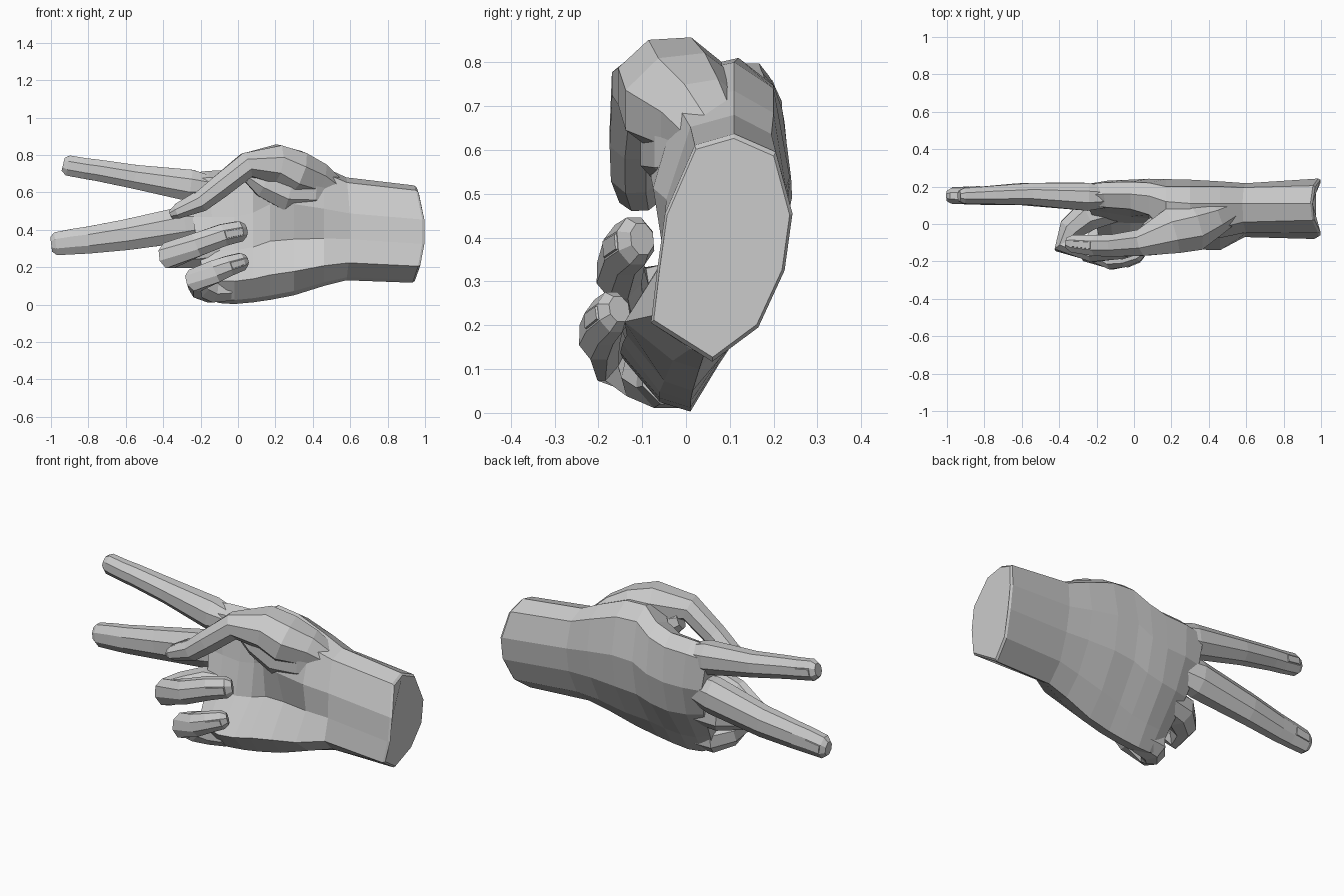
import bpy, bmesh, math
from mathutils import Vector


def loft(name, rings, nail_dir=None):
    """Skin closed rings of points into a capped, flat shaded solid."""
    bm = bmesh.new()
    vs = [[bm.verts.new(p) for p in r] for r in rings]
    n = len(rings[0])
    faces = []
    for a, b in zip(vs, vs[1:]):
        faces.append([bm.faces.new((a[i], a[(i + 1) % n], b[(i + 1) % n], b[i])) for i in range(n)])
    bm.faces.new(vs[0])
    bm.faces.new(vs[-1])
    bmesh.ops.recalc_face_normals(bm, faces=bm.faces)
    if nail_dir is not None:
        # nail: raised inset on the dorsal face just behind the tip
        bm.normal_update()
        f = max(faces[-2], key=lambda q: q.normal.dot(nail_dir))
        bmesh.ops.inset_individual(bm, faces=[f], thickness=0.006, depth=0.0)
        bmesh.ops.inset_individual(bm, faces=[f], thickness=0.002, depth=0.005)
    me = bpy.data.meshes.new(name)
    bm.to_mesh(me)
    bm.free()
    ob = bpy.data.objects.new(name, me)
    bpy.context.collection.objects.link(ob)
    return ob


def digit(name, path, side):
    """Eight-sided tube; each point is x, y, z, half width, half depth."""
    side = Vector(side)
    pts = [Vector(p[:3]) for p in path]
    rings = []
    for i, p in enumerate(path):
        d = Vector()
        if i > 0:
            d += (pts[i] - pts[i - 1]).normalized()
        if i < len(pts) - 1:
            d += (pts[i + 1] - pts[i]).normalized()
        d.normalize()
        dorsal = d.cross(side).normalized()
        u = dorsal.cross(d)
        ring = []
        for k in range(8):
            a = math.radians(22.5 + 45 * k)
            ring.append(pts[i] + 1.07 * (u * (p[3] * math.cos(a)) + dorsal * (p[4] * math.sin(a))))
        rings.append(ring)
    return loft(name, rings, dorsal)


# Palm and wrist: x, bow, slant, z low, z high, then y around the section
# (bottom, four up the back, top, five down the palm side)
FRACS = (0, .15, .4, .65, .92, 1, .95, .65, .4, .17, .03)
SECTIONS = [
    ((.95, .05, .01, .117, .637), (.06, .165, .225, .243, .205, .11, .02, -.048, -.066, -.08, .035)),
    ((.58, .02, 0, .13, .68), (.04, .135, .195, .218, .195, .11, .01, -.045, -.05, -.07, .01)),
    ((.46, 0, 0, .10, .735), (.03, .12, .20, .228, .20, .11, -.02, -.075, -.05, -.14, -.03)),
    ((.30, 0, 0, .05, .80), (.015, .11, .21, .237, .20, .11, -.06, -.08, -.02, -.135, -.05)),
    ((.17, 0, 0, .025, .81), (.01, .09, .205, .24, .20, .12, -.05, -.02, 0, -.145, -.06)),
    ((.08, 0, 0, .012, .75), (.01, .08, .20, .242, .22, .15, .05, .03, .005, -.15, -.06)),
    ((-.02, 0, 0, .003, .72), (.01, .075, .195, .237, .225, .16, .08, .04, .005, -.145, -.06)),
    ((-.13, 0, -.06, .008, .715), (0, .065, .175, .232, .222, .16, .09, .06, .01, -.12, -.06)),
    ((-.225, 0, -.12, .035, .70), (-.01, .045, .145, .21, .21, .15, .10, .08, .03, -.08, -.05)),
]
rings = []
for (x, bow, slant, z0, z1), ys in SECTIONS:
    rings.append([(x + bow * (1 - (2 * f - 1) ** 2) + slant * (f - .5), y, z0 + (z1 - z0) * f)
                  for f, y in zip(FRACS, ys)])
# slightly rounded rim at the wrist cut
rim = rings[0]
c = sum((Vector(p) for p in rim), Vector()) / len(rim)
end = []
for p in rim:
    q = c.lerp(Vector(p), .96)
    end.append((p[0], q.y, q.z))
rings[0] = [(p[0] - .012, p[1], p[2]) for p in rim]
loft("palm_and_wrist", [end] + rings)

# Two extended fingers
digit("index_finger", [
    (-.10, .145, .625, .05, .05), (-.25, .145, .636, .086, .075), (-.55, .16, .683, .065, .06),
    (-.75, .155, .718, .058, .05), (-.82, .152, .728, .056, .047), (-.91, .15, .744, .055, .042),
    (-.935, .15, .75, .036, .028)], (0, 0, 1))
digit("middle_finger", [
    (-.1, .14, .45, .07, .05), (-.28, .148, .43, .098, .075), (-.6, .16, .373, .083, .06),
    (-.8, .152, .345, .073, .05), (-.88, .15, .337, .069, .046), (-.975, .15, .325, .062, .042),
    (-.999, .15, .322, .04, .028)], (0, 0, 1))

# Two fingers curled into the palm
digit("ring_finger", [
    (-.10, .08, .29, .07, .07), (-.24, .05, .28, .085, .085), (-.335, -.025, .268, .073, .068),
    (-.37, -.115, .262, .07, .058), (-.22, -.152, .32, .064, .052), (-.08, -.14, .372, .06, .048),
    (.01, -.115, .392, .055, .045), (.035, -.10, .397, .036, .03)], (0, 0, 1))
digit("little_finger", [
    (-.04, -.03, .09, .07, .07), (-.14, -.04, .09, .08, .08), (-.205, -.105, .11, .075, .065),
    (-.23, -.165, .13, .065, .053), (-.12, -.197, .178, .062, .047), (-.05, -.188, .207, .055, .043),
    (.02, -.165, .23, .048, .038), (.042, -.152, .237, .03, .026)], (0, 0, 1))

# Thumb folded across the front
digit("thumb", [
    (.54, .09, .60, .07, .06), (.42, .035, .665, .10, .10), (.31, -.01, .705, .135, .12),
    (.2, -.037, .752, .125, .105),
    (.045, -.10, .745, .072, .068), (-.10, -.115, .627, .06, .062), (-.2, -.115, .55, .057, .056),
    (-.325, -.105, .496, .048, .038), (-.36, -.10, .482, .028, .022)], (0, -1, 0))

# Fleshy pad at the thumb root, facing down into the palm
digit("thumb_pad", [
    (.50, .04, .59, .05, .05), (.40, .01, .60, .085, .095), (.27, -.01, .61, .095, .11),
    (.14, -.02, .665, .08, .09), (.06, -.04, .70, .04, .05)], (0, -1, 0))
